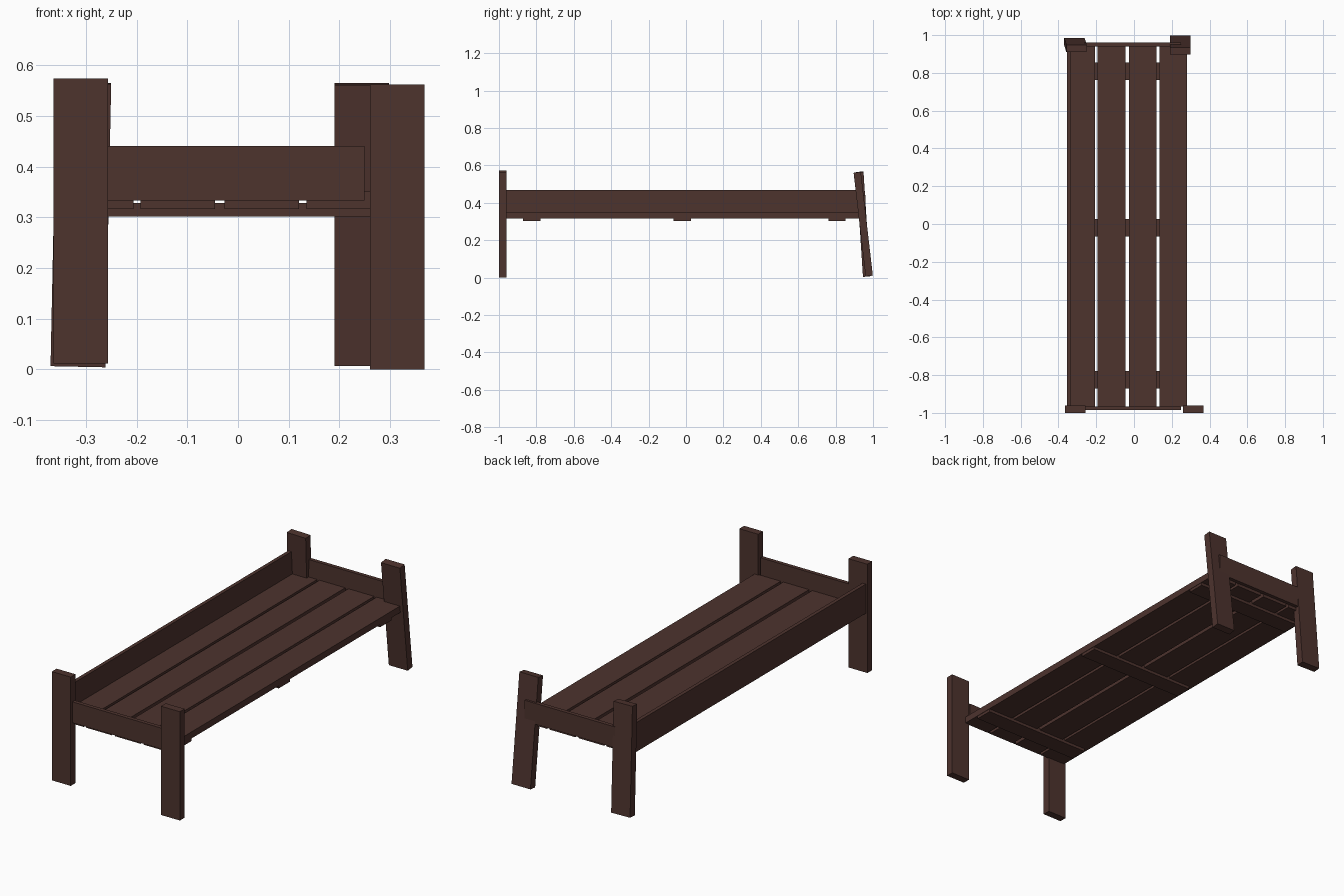
import bpy
import math

if "Cube" in bpy.data.objects:
    bpy.data.objects.remove(bpy.data.objects["Cube"])

wood = bpy.data.materials.new("dark_wood")
wood.diffuse_color = (0.075, 0.033, 0.027, 1)
wood.use_nodes = True
wood.node_tree.nodes["Principled BSDF"].inputs["Base Color"].default_value = wood.diffuse_color


def board(name, x, y, z, tilt=(0, 0)):
    """Box from (min, max) extents per axis, optionally tilted in degrees about x and y."""
    bpy.ops.mesh.primitive_cube_add(
        size=1, location=[(a + b) / 2 for a, b in (x, y, z)],
        rotation=(math.radians(tilt[0]), math.radians(tilt[1]), 0))
    ob = bpy.context.object
    ob.name = name
    ob.scale = [b - a for a, b in (x, y, z)]
    ob.data.materials.append(wood)
    return ob


# Upright front legs
board("front_leg_left", (-0.364, -0.256), (-1.0, -0.961), (0.012, 0.574))
board("front_leg_right", (0.26, 0.368), (-1.0, -0.961), (0.0, 0.562))

# Leaning back legs
board("back_leg_left", (-0.364, -0.256), (0.928, 0.967), (0.006, 0.566), (3.7, 1.2))
board("back_leg_right", (0.19, 0.298), (0.928, 0.967), (0.007, 0.565), (6.6, 0))

# Bed slats
for i, x in enumerate([(-0.337, -0.206), (-0.192, -0.045), (-0.027, 0.12), (0.135, 0.281)]):
    board(f"slat_{i + 1}", x, (-0.966, 0.942), (0.317, 0.351))

# Cross bars underneath
for i, y in enumerate([-0.825, -0.02, 0.808]):
    board(f"cross_bar_{i + 1}", (-0.335, 0.279), (y - 0.046, y + 0.046), (0.302, 0.328))

# Head, foot and side boards
board("front_board", (-0.265, 0.25), (-0.986, -0.966), (0.333, 0.441))
board("back_board", (-0.265, 0.25), (0.94, 0.96), (0.333, 0.441))
board("side_board", (-0.355, -0.336), (-0.963, 0.935), (0.318, 0.469))
